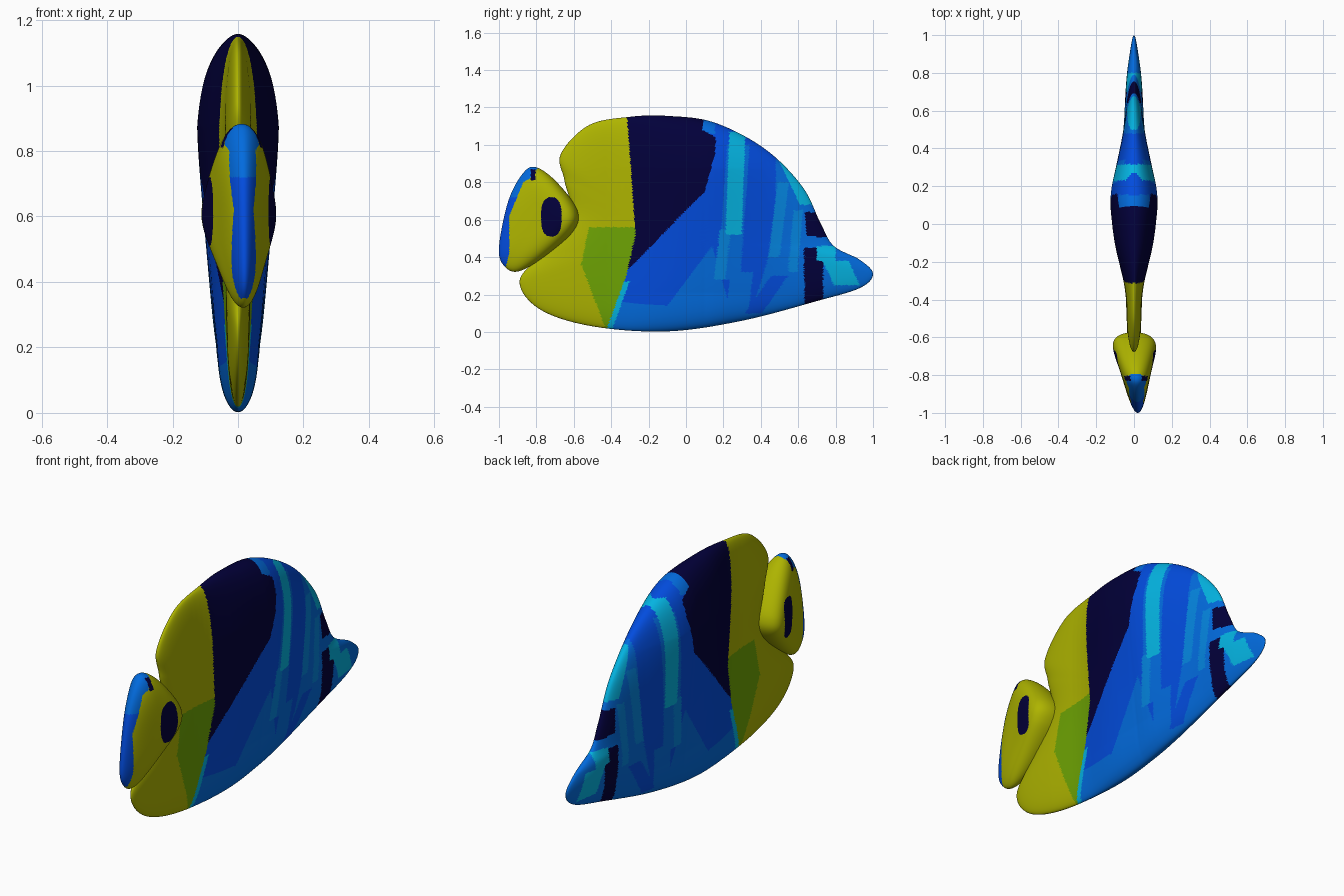
import bpy, bmesh, math

if "Cube" in bpy.data.objects:
    bpy.data.objects.remove(bpy.data.objects["Cube"])


def srgb(r, g, b):
    return tuple((c / 255 / 12.92) if c < 11 else ((c / 255 + 0.055) / 1.055) ** 2.4
                 for c in (r, g, b)) + (1.0,)


MATS = []
for name, rgb in (("yellow", (174, 180, 0)), ("green", (110, 164, 4)), ("navy", (2, 0, 58)),
                  ("royal_blue", (2, 76, 222)), ("azure", (2, 107, 222)),
                  ("sky_blue", (4, 132, 222)), ("cyan", (4, 180, 226))):
    m = bpy.data.materials.new(name)
    m.diffuse_color = srgb(*rgb)
    m.use_nodes = True
    m.node_tree.nodes["Principled BSDF"].inputs["Base Color"].default_value = m.diffuse_color
    MATS.append(m)
YEL, GRN, NAVY, ROYAL, AZURE, SKY, CYAN = range(7)


def lerp(table, x):
    if x <= table[0][0]:
        return table[0][1]
    for (a, fa), (b, fb) in zip(table, table[1:]):
        if x <= b:
            return fa + (fb - fa) * (x - a) / (b - a)
    return table[-1][1]


def smooth(table, x, d=0.07):
    return sum(lerp(table, x + k * d) for k in (-1, -0.5, 0, 0.5, 1)) / 5


def closed_spline(pts, n):
    """Resample a closed Catmull-Rom curve evenly into n points."""
    dense, c = [], len(pts)
    for i in range(c):
        quad = [pts[(i + k) % c] for k in (-1, 0, 1, 2)]
        for s in range(30):
            t = s / 30
            dense.append(tuple(0.5 * (2 * b + (d - a) * t + (2 * a - 5 * b + 4 * d - e) * t * t
                                      + (3 * b - a - 3 * d + e) * t ** 3)
                               for a, b, d, e in zip(*quad)))
    dense.append(dense[0])
    acc = [0]
    for a, b in zip(dense, dense[1:]):
        acc.append(acc[-1] + math.dist(a, b))
    out, j = [], 0
    for i in range(n):
        s = acc[-1] * i / n
        while acc[j + 1] < s:
            j += 1
        t = (s - acc[j]) / (acc[j + 1] - acc[j])
        out.append(tuple(a + (b - a) * t for a, b in zip(dense[j], dense[j + 1])))
    return out


def puffed(name, outline, centre, n, rings, power, thickness, colour, shift=lambda y: 0):
    """Pillow-shaped solid: side outline swollen to both sides, coloured by rule."""
    rim = closed_spline(outline, n)
    bm = bmesh.new()

    def vert(y, z, x):
        return bm.verts.new((x + shift(y), y, z))

    edge = [vert(y, z, 0) for y, z in rim]
    for side in (-1, 1):
        mid = vert(*centre, side * thickness(*centre))
        prev = None
        for k in range(1, rings + 1):
            r = 1 - (1 - k / rings) ** 1.5
            row = edge
            if k < rings:
                row = []
                for py, pz in rim:
                    y = centre[0] + (py - centre[0]) * r
                    z = centre[1] + (pz - centre[1]) * r
                    row.append(vert(y, z, side * thickness(y, z) * math.sqrt(1 - r ** power)))
            for i in range(n):
                j = (i + 1) % n
                bm.faces.new((prev[i], prev[j], row[j], row[i]) if prev else (mid, row[j], row[i]))
            prev = row
    bmesh.ops.recalc_face_normals(bm, faces=bm.faces)
    for f in bm.faces:
        c = f.calc_center_median()
        f.material_index = colour(c.y, c.z)
        f.smooth = True
    me = bpy.data.meshes.new(name)
    bm.to_mesh(me)
    bm.free()
    for m in MATS:
        me.materials.append(m)
    bpy.context.collection.objects.link(bpy.data.objects.new(name, me))


# Fish body: side outline, thickness along y, colour borders
BODY = [(-.62, .62), (-.65, .81), (-.67, .95), (-.52, 1.105), (-.3, 1.15), (-.1, 1.155),
        (.15, 1.12), (.42, .98), (.62, .78), (.72, .58), (.79, .46), (.93, .385), (1, .31),
        (.93, .235), (.7, .165), (.3, .06), (-.1, .003), (-.5, .03), (-.78, .12),
        (-.89, .27), (-.77, .42)]
BODY_Y = [(-.35, .045), (-.1, .108), (.15, .137), (.5, .068), (.8, .052), (1, .03)]
YELLOW_EDGE = [(0, -.43), (.3, -.32), (.52, -.27), (1.15, -.315)]
GREEN_EDGE = [(.02, -.43), (.2, -.5), (.36, -.56), (.55, -.52)]
NAVY_EDGE = [(.28, -.36), (.6, -.05), (.75, .1), (.95, .155), (1.04, .16), (1.08, .09)]
ROYAL_EDGE = [(-.34, .16), (-.1, .14), (.14, .46), (.25, .08), (.35, .1), (.5, .6)]

# Slanted stripes: colour, bottom z and y, top z and y, half width (later over earlier)
STRIPES = [
    (AZURE, .08, .27, .32, .30, .06), (AZURE, .28, .23, 1.0, .28, .06),
    (ROYAL, .1, .36, .3, .50, .045), (SKY, .4, .47, .8, .52, .03),
    (SKY, .28, .18, .55, .21, .03), (AZURE, 1.06, .12, 1.2, .12, .035),
    (CYAN, .52, .255, 1.07, .275, .043), (CYAN, .68, .66, .95, .53, .05),
    (SKY, .32, .57, .65, .60, .025), (NAVY, .51, .73, .64, .72, .085),
    (NAVY, .1, .685, .45, .68, .05), (CYAN, .25, .86, .38, .80, .07),
    (CYAN, .38, .75, .46, .75, .05)]


def body_colour(y, z):
    e = lerp(YELLOW_EDGE, z)
    if y < e:
        return GRN if z < .56 and y > lerp(GREEN_EDGE, z) else YEL
    if z > .28 and y < lerp(NAVY_EDGE, z):
        return NAVY
    if z < .27 and y < e + .03:
        return CYAN
    for mat, z0, y0, z1, y1, half in reversed(STRIPES):
        if z0 < z < z1 and abs(y - y0 - (y1 - y0) * (z - z0) / (z1 - z0)) < half:
            return mat
    return ROYAL if y < .48 and z > lerp(ROYAL_EDGE, y) else AZURE


def body_thickness(y, z):
    # slimmer towards the belly, most so in the middle of the body
    slim = 1 - min(1, max(.52, .37 + .72 * z))
    return smooth(BODY_Y, y) * (1 - slim * max(.3, 1 - abs(y - .1)))


puffed("fish_body", BODY, (0, .5), 500, 90, 5, body_thickness, body_colour)

# Fish head: wedge with wide cheeks hugging the body
HEAD = [(-.8, .88), (-.87, .85), (-.95, .7), (-1, .45), (-.97, .35), (-.89, .325),
        (-.74, .415), (-.6, .54), (-.58, .65), (-.69, .8)]
BROW_EDGE = [(.36, -.96), (.42, -.945), (.62, -.945), (.8, -.87), (.82, -.835), (.88, -.79)]


def head_colour(y, z):
    if abs((y + .72) / .055) ** 2.6 + abs((z - .615) / .105) ** 2.6 < 1:
        return NAVY  # eye
    if .81 < z < .87 and -.83 < y < -.805:
        return NAVY
    if z > .35 and y < lerp(BROW_EDGE, z):
        return ROYAL if z < .72 else AZURE
    return YEL


def head_thickness(y, z):
    d = y + 1
    return .035 + .16 * d + .27 * d * d


puffed("fish_head", HEAD, (-.78, .6), 260, 60, 4, head_thickness, head_colour,
       lambda y: .02 * max(0, -.6 - y) / .4)
